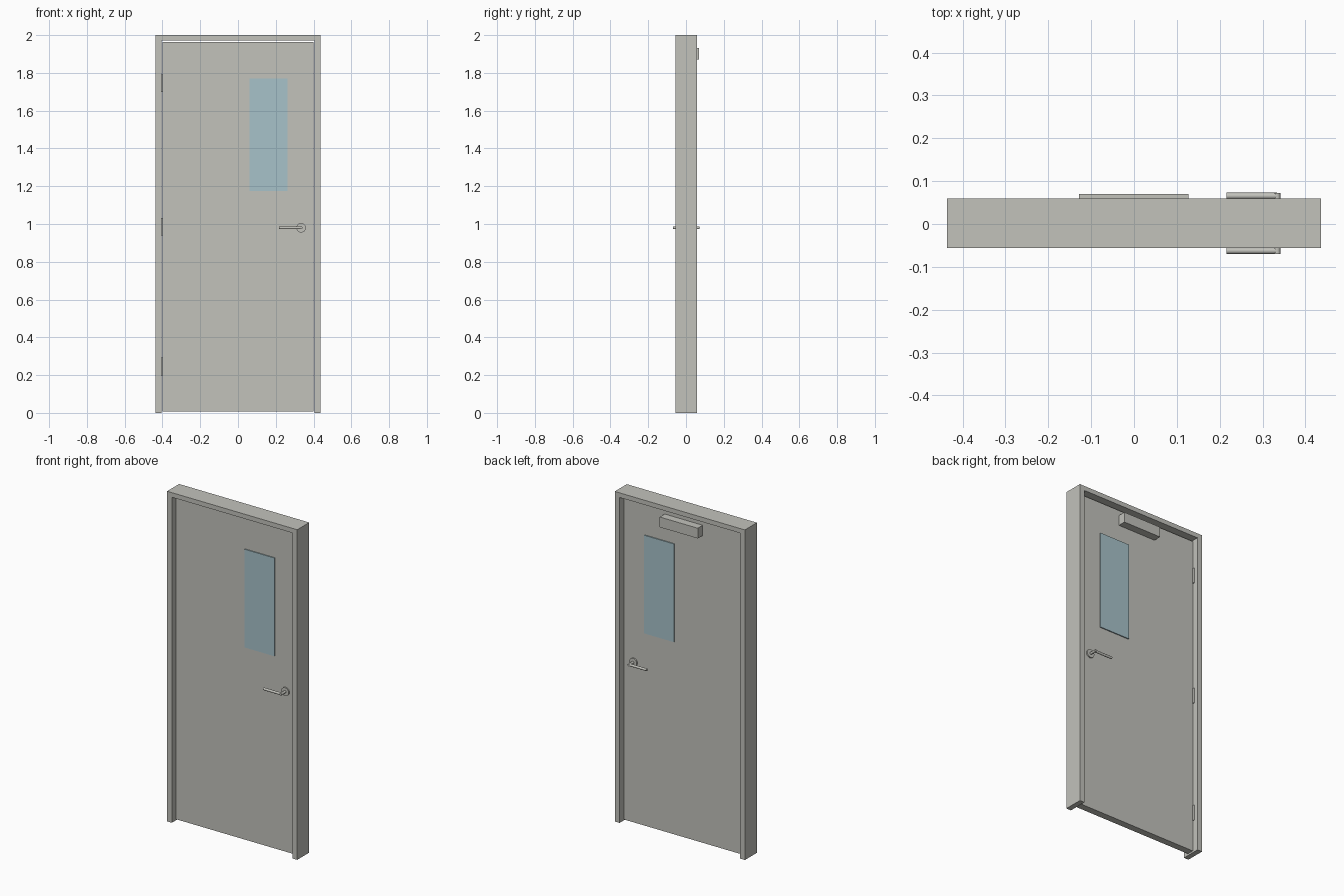
import bpy, bmesh
from math import pi
from mathutils import Matrix, Vector

if "Cube" in bpy.data.objects:
    bpy.data.objects.remove(bpy.data.objects["Cube"], do_unlink=True)


def material(name, rgb):
    m = bpy.data.materials.new(name)
    m.use_nodes = True
    m.diffuse_color = (*rgb, 1)
    m.node_tree.nodes["Principled BSDF"].inputs["Base Color"].default_value = (*rgb, 1)
    return m


GREY = material("warm_grey_paint", (0.54, 0.54, 0.5))
BLUE = material("pale_blue_glass", (0.39, 0.54, 0.59))


def finish(name, bm, mat, smooth=False):
    bmesh.ops.recalc_face_normals(bm, faces=bm.faces)
    mesh = bpy.data.meshes.new(name)
    bm.to_mesh(mesh)
    bm.free()
    mesh.materials.append(mat)
    ob = bpy.data.objects.new(name, mesh)
    bpy.context.collection.objects.link(ob)
    if smooth:
        bpy.ops.object.select_all(action='DESELECT')
        ob.select_set(True)
        bpy.context.view_layer.objects.active = ob
        bpy.ops.object.shade_smooth_by_angle(angle=pi / 6)
    return ob


def box(name, lo, hi, mat):
    lo, hi = Vector(lo), Vector(hi)
    bm = bmesh.new()
    bmesh.ops.create_cube(bm, size=1, matrix=Matrix.Translation((lo + hi) / 2)
                          @ Matrix.Diagonal((*(hi - lo), 1)))
    return finish(name, bm, mat)


def rod(bm, a, b, radius, sides=24):
    a, b = Vector(a), Vector(b)
    d = b - a
    turn = d.to_track_quat('Z', 'Y').to_matrix().to_4x4()
    bmesh.ops.create_cone(bm, cap_ends=True, segments=sides, radius1=radius, radius2=radius,
                          depth=d.length, matrix=Matrix.Translation((a + b) / 2) @ turn)


MID = 0.0015            # middle of the wall depth
DEPTH = 0.0575          # half depth of the frame
LEAF = 0.021            # half thickness of the leaf

# Frame: one arch-shaped profile pushed through the wall
W, IN, HEAD = 0.436, 0.404, 1.972
outline = [(-W, 0), (-W, 2), (W, 2), (W, 0), (IN, 0), (IN, HEAD), (-IN, HEAD), (-IN, 0)]
bm = bmesh.new()
face = bm.faces.new([bm.verts.new((x, MID - DEPTH, z)) for x, z in outline])
new = bmesh.ops.extrude_face_region(bm, geom=[face])["geom"]
bmesh.ops.translate(bm, vec=(0, 2 * DEPTH, 0),
                    verts=[v for v in new if isinstance(v, bmesh.types.BMVert)])
finish("door_frame", bm, GREY)

# Leaf and its narrow window, which stands slightly proud on both sides
box("door_leaf", (-0.401, MID - LEAF, 0.008), (0.401, MID + LEAF, 1.964), GREY)
box("window_glass", (0.06, MID - LEAF - 0.006, 1.175), (0.262, MID + LEAF + 0.006, 1.77), BLUE)

# Closer box on the back
box("door_closer", (-0.128, MID + LEAF, 1.87), (0.127, 0.07, 1.932), GREY)

# Hinge knuckles and plates in the gap beside the leaf
for label, z in (("lower", 0.246), ("middle", 0.986), ("upper", 1.745)):
    bm = bmesh.new()
    rod(bm, (-0.4025, MID + LEAF + 0.006, z - 0.047), (-0.4025, MID + LEAF + 0.006, z + 0.047), 0.006, 16)
    finish(label + "_hinge_knuckle", bm, GREY, True)
    box(label + "_hinge_plate", (-0.4035, MID - 0.012, z - 0.047),
        (-0.4015, MID + LEAF + 0.004, z + 0.047), GREY)

# Lever handle on each side: rose, neck and lever
for label, s in (("front", -1), ("back", 1)):
    x, z, r = 0.334, 0.98, 0.0075
    at = lambda d: MID + s * d
    bm = bmesh.new()
    rod(bm, (x, at(LEAF), z), (x, at(LEAF + 0.008), z), 0.025, 32)
    rod(bm, (x, at(LEAF), z), (x, at(0.071), z), r)
    rod(bm, (0.216, at(0.064), z), (x, at(0.064), z), r)
    finish(label + "_lever_handle", bm, GREY, True)
